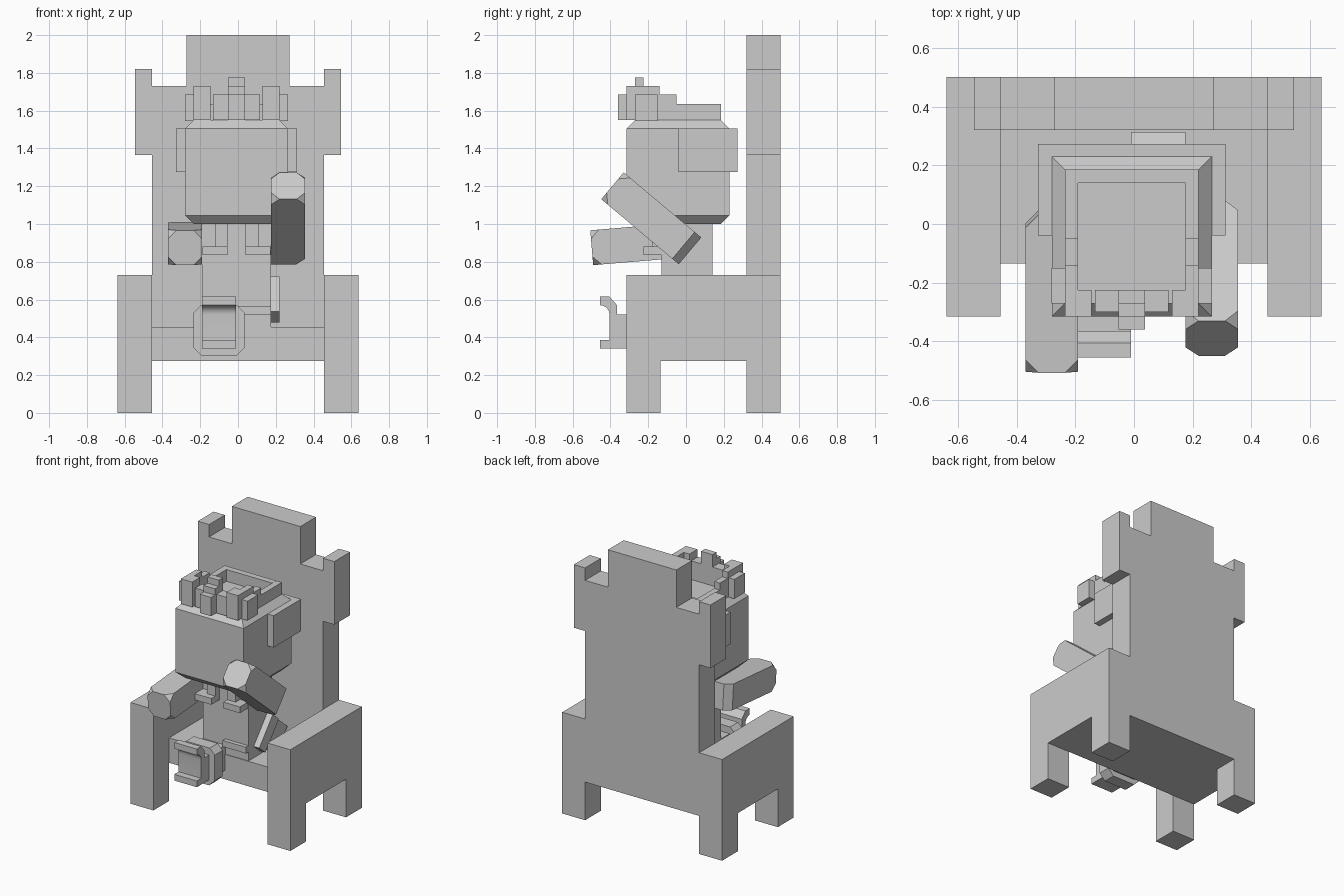
import bpy, bmesh, math
from mathutils import Matrix, Vector

cube = bpy.data.objects.get("Cube")
if cube:
    bpy.data.objects.remove(cube, do_unlink=True)

grey = bpy.data.materials.new("plain_grey")
grey.use_nodes = True
grey.diffuse_color = (0.6, 0.6, 0.6, 1)
grey.node_tree.nodes["Principled BSDF"].inputs["Base Color"].default_value = grey.diffuse_color

MID = -0.0075  # centre line of the seated figure


def finish(name, bm):
    bmesh.ops.recalc_face_normals(bm, faces=bm.faces)
    mesh = bpy.data.meshes.new(name)
    bm.to_mesh(mesh)
    bm.free()
    mesh.materials.append(grey)
    obj = bpy.data.objects.new(name, mesh)
    bpy.context.collection.objects.link(obj)
    return obj


def cuboid(x, y, z):
    bm = bmesh.new()
    bmesh.ops.create_cube(bm, size=1)
    lo, hi = zip(x, y, z)
    for v in bm.verts:
        v.co = Vector([lo[i] if v.co[i] < 0 else hi[i] for i in range(3)])
    return bm


def box(name, x, y, z):
    return finish(name, cuboid(x, y, z))


def mirrored_boxes(name, x, y, z, mid=MID):
    """x is measured outward from the centre line."""
    box("left_" + name, (mid + x[0], mid + x[1]), y, z)
    box("right_" + name, (mid - x[1], mid - x[0]), y, z)


def prism(name, points, axis, start, end):
    """Extrude a profile along x (points are y, z) or y (points are x, z)."""
    bm = bmesh.new()
    place = (lambda a, b: (start, a, b)) if axis == "x" else (lambda a, b: (a, start, b))
    face = bm.faces.new([bm.verts.new(place(a, b)) for a, b in points])
    out = bmesh.ops.extrude_face_region(bm, geom=[face])
    step = Vector((end - start, 0, 0)) if axis == "x" else Vector((0, end - start, 0))
    bmesh.ops.translate(bm, vec=step, verts=[g for g in out["geom"] if isinstance(g, bmesh.types.BMVert)])
    return finish(name, bm)


# Throne: stepped back, seat and arm sides with legs
half = [(0.455, 0.275), (0.455, 1.365), (0.545, 1.365), (0.545, 1.82),
        (0.455, 1.82), (0.455, 1.73), (0.273, 1.73), (0.273, 2.0)]
prism("throne_back", half + [(-x, z) for x, z in reversed(half)], "y", 0.32, 0.5)
box("throne_seat", (-0.455, 0.455), (-0.135, 0.32), (0.275, 0.455))
side = [(-0.315, 0), (-0.135, 0), (-0.135, 0.275), (0.32, 0.275),
        (0.32, 0), (0.5, 0), (0.5, 0.73), (-0.315, 0.73)]
prism("left_throne_side", side, "x", 0.455, 0.638)
prism("right_throne_side", side, "x", -0.638, -0.455)

# Torso with hanging straps on the chest
box("torso", (-0.19, 0.175), (-0.13, 0.14), (0.455, 1.01))
mirrored_boxes("chest_strap", (0.048, 0.115), (-0.18, -0.13), (0.835, 1.01))
mirrored_boxes("strap_lip", (0.048, 0.18), (-0.225, -0.13), (0.835, 0.88))

# Head with chamfered top and bottom rims
bm = cuboid((-0.28, 0.265), (-0.315, 0.23), (1.0, 1.55))
caps = [f for f in bm.faces if abs(f.normal.z) > 0.9 or
        len({round(v.co.z, 3) for v in f.verts}) == 1]
rim = list({e for f in caps for e in f.edges})
uprights = [e for e in bm.edges if e not in rim]
for level in (1.045, 1.505):
    bmesh.ops.bisect_plane(bm, geom=bm.verts[:] + bm.edges[:] + bm.faces[:],
                           plane_co=(0, 0, level), plane_no=(0, 0, 1))
for v in bm.verts:
    if v.co.z < 1.04 or v.co.z > 1.51:
        v.co.x += 0.045 if v.co.x < 0 else -0.045
        v.co.y += 0.045 if v.co.y < 0 else -0.045
finish("head", bm)
box("head_band", (-0.327, 0.312), (-0.04, 0.273), (1.275, 1.505))

# Crown: open ring, raised corners and stepped front crest
mirrored_boxes("crown_side", (0.183, 0.228), (-0.27, 0.185), (1.55, 1.635))
mirrored_boxes("crown_side_step", (0.183, 0.228), (-0.14, -0.05), (1.55, 1.685))
mirrored_boxes("crown_corner", (0.183, 0.228), (-0.27, -0.14), (1.55, 1.73))
mirrored_boxes("crown_front_corner", (0.137, 0.228), (-0.315, -0.225), (1.55, 1.73))
mirrored_boxes("crown_outer_step", (0.228, 0.273), (-0.27, -0.15), (1.545, 1.685))
mirrored_boxes("crown_crest_step", (0.045, 0.125), (-0.30, -0.225), (1.55, 1.685))
box("crown_rear", (-0.19, 0.175), (0.14, 0.185), (1.55, 1.635))
box("crown_crest", (-0.053, 0.037), (-0.315, -0.225), (1.55, 1.73))
box("crown_peak", (-0.053, 0.037), (-0.27, -0.225), (1.73, 1.775))
box("crown_jewel", (-0.053, 0.037), (-0.36, -0.315), (1.55, 1.685))


def arm(name, inner, outer, center, angle, length):
    """Square arm along y with cut hand corners and a cut shoulder edge."""
    bm = cuboid(sorted((inner, outer)), (-length / 2, length / 2), (-0.0925, 0.0925))
    shoulder = [e for e in bm.edges
                if all(v.co.y > 0 and abs(v.co.x - outer) < 0.001 for v in e.verts)]
    bmesh.ops.bevel(bm, geom=shoulder, offset=0.045, segments=1, affect="EDGES")
    hand = [v for v in bm.verts if v.co.y < -length / 2 + 0.001]
    bmesh.ops.bevel(bm, geom=hand, offset=0.045, segments=1, affect="VERTICES")
    bm.transform(Matrix.Translation((0, *center)) @ Matrix.Rotation(math.radians(angle), 4, "X"))
    finish(name, bm)


arm("left_arm", 0.175, 0.355, (-0.184, 1.03), -40, 0.536)
arm("right_arm", -0.19, -0.37, (-0.23, 0.897), 4.8, 0.54)

# Right leg reaching forward with a boot cuff and a notched sole
box("right_leg", (-0.19, -0.01), (-0.315, 0.0), (0.34, 0.52))
cuff = [(-0.19, 0.3), (-0.01, 0.3), (0.035, 0.345), (0.035, 0.53),
        (-0.005, 0.57), (-0.195, 0.57), (-0.235, 0.53), (-0.235, 0.345)]
prism("right_boot_cuff", cuff, "y", -0.315, -0.225)
arch = [(-0.405 - 0.05 * (1 - math.cos(t)), 0.52 + 0.05 * math.sin(t))
        for t in (i * math.pi / 12 for i in range(7))]
boot = [(-0.315, 0.34), (-0.455, 0.34), (-0.455, 0.385), (-0.405, 0.385)] + arch + [
    (-0.455, 0.615), (-0.405, 0.615), (-0.365, 0.57), (-0.365, 0.52), (-0.315, 0.52)]
sole = prism("right_boot", boot, "x", -0.19, -0.01)
bpy.context.view_layer.objects.active = sole
sole.select_set(True)
bpy.ops.object.shade_smooth_by_angle(angle=math.radians(30))

# Left leg folded back through the seat, with its cuff and the hem above it
leg = cuboid((-0.01, 0.175), (-0.17, 0.19), (-0.09, 0.09))
leg.transform(Matrix.Translation((0, 0.11, 0.59)) @ Matrix.Rotation(math.radians(-40), 4, "X"))
finish("left_leg", leg)
band = cuboid((-0.055, 0.22), (-0.045, 0.045), (-0.12, 0.12))
band.transform(Matrix.Translation((0, 0.04, 0.6)) @ Matrix.Rotation(math.radians(-40), 4, "X"))
finish("left_boot_cuff", band)
box("left_hem", (-0.01, 0.175), (-0.16, -0.13), (0.52, 0.565))
